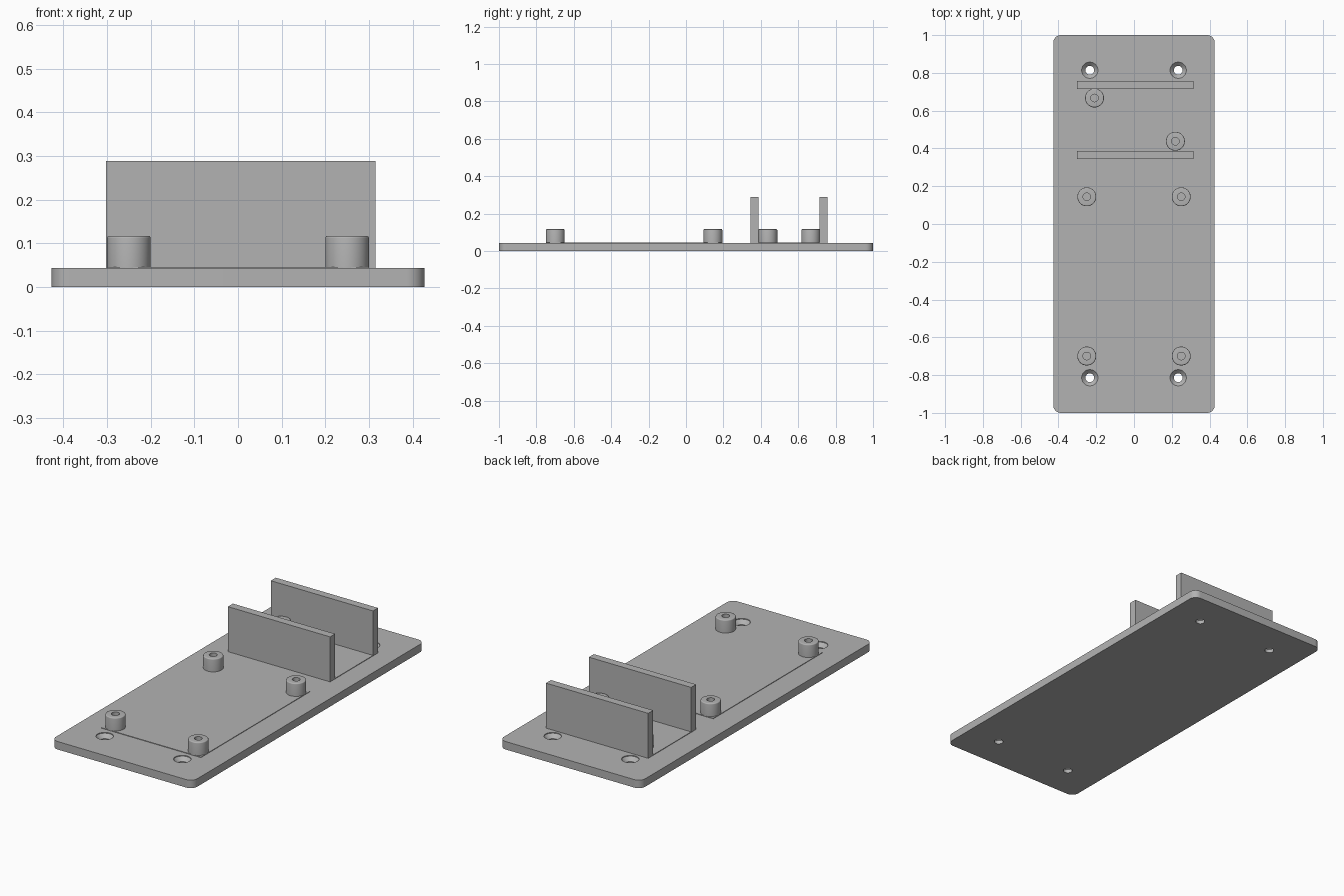
import bpy
import bmesh
from math import pi, radians, sin, cos
from mathutils import Vector, Matrix

if "Cube" in bpy.data.objects:
    bpy.data.objects.remove(bpy.data.objects["Cube"], do_unlink=True)

# One grey for the whole part
grey = bpy.data.materials.new("plain grey")
grey.use_nodes = True
colour = (0.45, 0.45, 0.45, 1)
grey.diffuse_color = colour
grey.node_tree.nodes["Principled BSDF"].inputs["Base Color"].default_value = colour

PLATE_TOP = 0.0435
PAD_TOP = 0.0465
WALL_TOP = 0.289
BOSS_TOP = 0.117


def add_object(name, bm):
    bmesh.ops.recalc_face_normals(bm, faces=bm.faces)
    mesh = bpy.data.meshes.new(name)
    bm.to_mesh(mesh)
    bm.free()
    mesh.materials.append(grey)
    obj = bpy.data.objects.new(name, mesh)
    bpy.context.collection.objects.link(obj)
    return obj


def activate(obj):
    bpy.ops.object.select_all(action='DESELECT')
    obj.select_set(True)
    bpy.context.view_layer.objects.active = obj


def smooth(obj):
    activate(obj)
    bpy.ops.object.shade_smooth_by_angle(angle=radians(30))


def box_mesh(low, high):
    low, high = Vector(low), Vector(high)
    bm = bmesh.new()
    size = Matrix.Diagonal((*(high - low), 1))
    bmesh.ops.create_cube(bm, size=1, matrix=Matrix.Translation((low + high) / 2) @ size)
    return bm


def lathe(name, profile, x, y, steps=48):
    """Revolve (radius, height) points, starting and ending on the axis."""
    bm = bmesh.new()
    verts = [bm.verts.new((r, 0, z)) for r, z in profile]
    edges = [bm.edges.new(pair) for pair in zip(verts, verts[1:])]
    bmesh.ops.spin(bm, geom=verts + edges, cent=(0, 0, 0), axis=(0, 0, 1),
                   angle=2 * pi, steps=steps, use_merge=True)
    bmesh.ops.remove_doubles(bm, verts=bm.verts, dist=1e-5)
    obj = add_object(name, bm)
    obj.location = (x, y, 0)
    return obj


# Base plate with rounded vertical corners
bm = box_mesh((-0.427, -1, 0), (0.427, 1, PLATE_TOP))
corners = [e for e in bm.edges if abs(e.verts[0].co.z - e.verts[1].co.z) > 0.01]
bmesh.ops.bevel(bm, geom=corners, offset=0.04, segments=10, profile=0.5, affect='EDGES')
plate = add_object("base_plate", bm)

# Countersunk screw holes through the plate
sink = [(0, -0.02), (0.023, -0.02), (0.023, 0.019), (0.043, 0.039),
        (0.043, 0.06), (0, 0.06)]
for x in (-0.234, 0.234):
    for y in (-0.814, 0.814):
        cutter = lathe("screw_hole_cutter", sink, x, y)
        cutter.hide_render = True
        cut = plate.modifiers.new("screw hole", 'BOOLEAN')
        cut.object = cutter
        cut.solver = 'EXACT'
        activate(plate)
        bpy.ops.object.modifier_apply(modifier=cut.name)
        bpy.data.objects.remove(cutter, do_unlink=True)
smooth(plate)

# Thin raised pads under the standoffs and the walls
add_object("front_pad", box_mesh((-0.3, -0.748, PLATE_TOP - 0.01), (0.3, 0.194, PAD_TOP)))
add_object("rear_pad", box_mesh((-0.302, 0.344, PLATE_TOP - 0.01), (0.315, 0.757, PAD_TOP)))

# Two upright walls
for name, y in (("front_wall", 0.344), ("rear_wall", 0.714)):
    add_object(name, box_mesh((-0.302, y, PLATE_TOP), (0.315, y + 0.043, WALL_TOP)))

# Standoffs with a rounded rim and a blind hole
R, FILLET, HOLE = 0.05, 0.005, 0.02
rim = [(R - FILLET + FILLET * cos(a), BOSS_TOP - FILLET + FILLET * sin(a))
       for a in (i * pi / 8 for i in range(5))]
standoff = ([(0, PLATE_TOP), (R, PLATE_TOP)] + rim
            + [(HOLE, BOSS_TOP), (HOLE, PAD_TOP), (0, PAD_TOP)])
spots = [(-0.25, -0.699), (0.25, -0.699), (-0.25, 0.144), (0.25, 0.144),
         (0.219, 0.438), (-0.209, 0.667)]
for i, (x, y) in enumerate(spots, 1):
    smooth(lathe(f"standoff_{i}", standoff, x, y))
